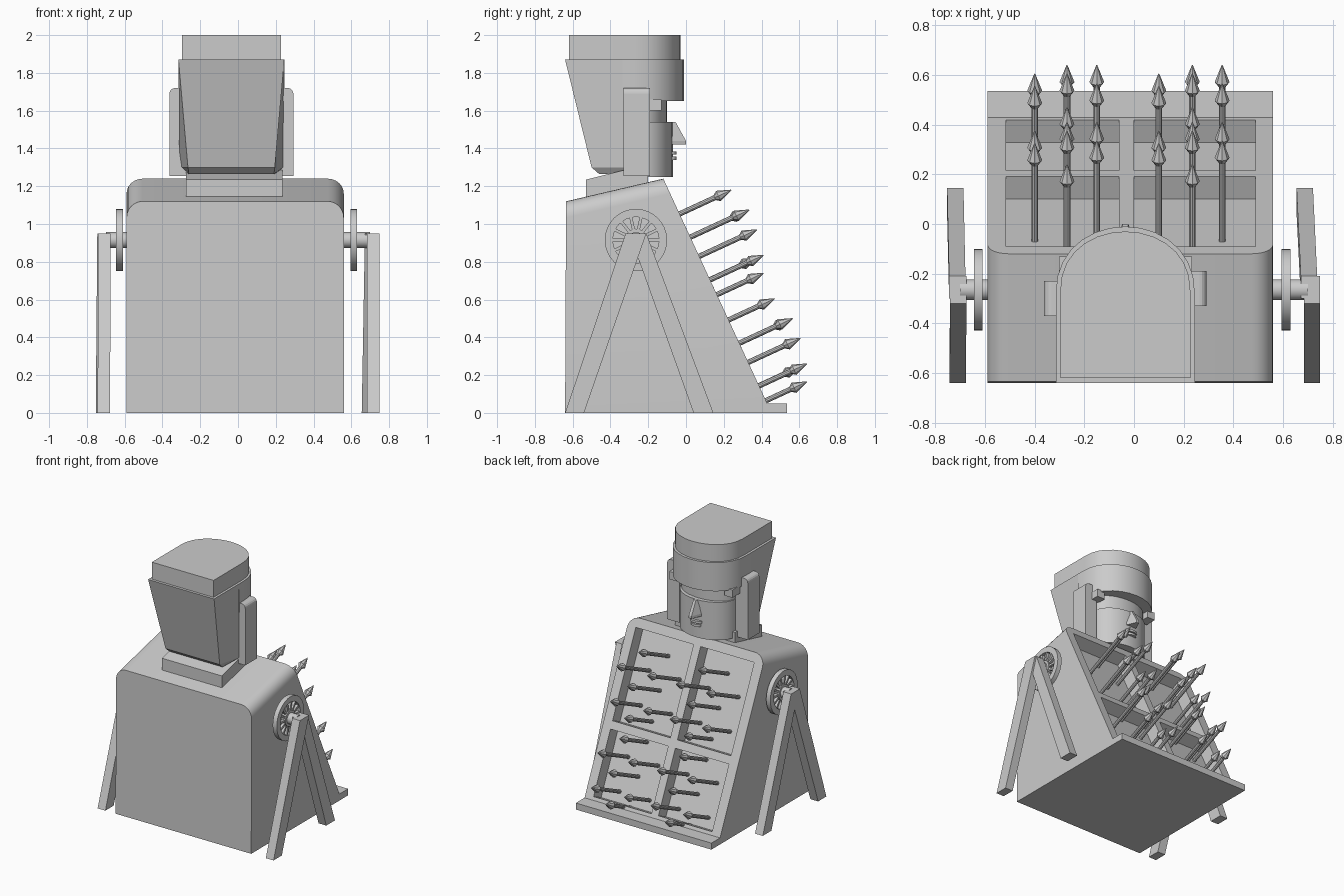
import bpy, bmesh, math
from mathutils import Vector, Matrix

if "Cube" in bpy.data.objects:
    bpy.data.objects.remove(bpy.data.objects["Cube"])

CX = -0.015                                   # body centre line
DOWN = Vector((0, 0.42, -0.908)).normalized() # along the sloped face
OUT = Vector((0, 0.908, 0.42)).normalized()   # out of the sloped face
TOP = Vector((0, -0.12, 1.24))                # upper edge of the slope


def finish(name, bm, smooth=False):
    bmesh.ops.recalc_face_normals(bm, faces=bm.faces)
    me = bpy.data.meshes.new(name)
    bm.to_mesh(me)
    bm.free()
    ob = bpy.data.objects.new(name, me)
    bpy.context.collection.objects.link(ob)
    if smooth:
        bpy.context.view_layer.objects.active = ob
        ob.select_set(True)
        bpy.ops.object.shade_smooth_by_angle(angle=math.radians(35))
        ob.select_set(False)
    return ob


def loft(bm, rings):
    vs = [[bm.verts.new(p) for p in r] for r in rings]
    n = len(vs[0])
    for a, b in zip(vs, vs[1:]):
        for i in range(n):
            bm.faces.new((a[i], a[(i + 1) % n], b[(i + 1) % n], b[i]))
    bm.faces.new(vs[0])
    bm.faces.new(vs[-1])


def side_prism(name, yz, x0, x1):
    bm = bmesh.new()
    loft(bm, [[(x, y, z) for y, z in yz] for x in (x0, x1)])
    return finish(name, bm)


def flat_prism(name, xy, z0, z1):
    bm = bmesh.new()
    loft(bm, [[(x, y, z) for x, y in xy] for z in (z0, z1)])
    return finish(name, bm, True)


def box(name, x0, x1, y0, y1, z0, z1):
    return side_prism(name, [(y0, z0), (y1, z0), (y1, z1), (y0, z1)], x0, x1)


def tube(bm, p0, p1, r0, r1, n=12):
    d = Vector(p1) - Vector(p0)
    m = Matrix.Translation((Vector(p0) + Vector(p1)) / 2) @ d.to_track_quat('Z', 'Y').to_matrix().to_4x4()
    bmesh.ops.create_cone(bm, cap_ends=True, segments=n, radius1=r0, radius2=r1, depth=d.length, matrix=m)


# Wedge body with rounded shoulders
bm = bmesh.new()
prof = [(-.64, 0), (.535, 0), (.535, .05), (.43, .05), (-.12, 1.24), (-.635, 1.12)]
loft(bm, [[(CX + s * .575, y, z) for y, z in prof] for s in (-1, 1)])
edges = [e for e in bm.edges if all(v.co.z > 1 for v in e.verts)
         and abs(e.verts[0].co.x - e.verts[1].co.x) < .01]
bmesh.ops.bevel(bm, geom=edges, offset=.085, segments=6, profile=.5, affect='EDGES')
body = finish("body", bm, True)

# Four recessed compartments
bm = bmesh.new()
for x0, x1 in ((-.515, -.06), (0, .49)):
    for s0, s1 in ((.07, .74), (.80, 1.285)):
        rings = []
        for h in (-.1, .1):
            rings.append([TOP + DOWN * s + OUT * h + Vector((x, 0, 0))
                          for x, s in ((x0, s0), (x1, s0), (x1, s1), (x0, s1))])
        loft(bm, rings)
cutter = finish("compartment_cutter", bm)
mod = body.modifiers.new("compartments", 'BOOLEAN')
mod.object = cutter
mod.operation = 'DIFFERENCE'
mod.solver = 'EXACT'
bpy.context.view_layer.objects.active = body
bpy.ops.object.modifier_apply(modifier=mod.name)
bpy.data.objects.remove(cutter, do_unlink=True)

# Arrow spikes: column and tip position, repeated in every compartment
tips = [(1, .24, 1.18), (0, .325, 1.07), (2, .335, 1.075), (1, .375, .97),
        (2, .41, .835), (0, .375, .82), (1, .41, .74)]
bm = bmesh.new()
for cols in ((-.40, -.27, -.15), (.10, .235, .355)):
    for dy, dz in ((0, 0), (.23, -.575)):
        for c, y, z in tips:
            tip = Vector((cols[c], y + dy, z + dz))
            length = (tip - TOP).dot(OUT) + .105
            neck = tip - OUT * .075
            tube(bm, tip - OUT * length, neck, .014, .014, 10)
            tube(bm, neck, tip, .03, .002, 8)
            tube(bm, neck - OUT * .022, neck, .014, .03, 8)
finish("arrow_spikes", bm, True)

# Spoked wheels and axles
wy, wz = -.265, .915
for side, xa, xb, xe in (("right", .595, .63, .70), ("left", -.645, -.61, -.70)):
    bm = bmesh.new()
    n = 32
    ring = [(xa, .165), (xb, .165), (xb, .122), (xa, .122)]
    vs = [[bm.verts.new((x, wy + r * math.cos(2 * math.pi * i / n), wz + r * math.sin(2 * math.pi * i / n)))
           for x, r in ring] for i in range(n)]
    for i in range(n):
        a, b = vs[i], vs[(i + 1) % n]
        for j in range(4):
            k = (j + 1) % 4
            bm.faces.new((a[j], a[k], b[k], b[j]))
    tube(bm, (xa, wy, wz), (xb, wy, wz), .06, .06, 24)
    for i in range(14):
        t = 2 * math.pi * i / 14
        d = Vector((0, math.cos(t), math.sin(t)))
        w = Vector((0, -d.z, d.y)) * .008
        c = Vector((0, wy, wz))
        loft(bm, [[c + d * r + w * q + Vector((x, 0, 0)) for x, q in
                   ((xa + .007, -1), (xb - .007, -1), (xb - .007, 1), (xa + .007, 1))] for r in (.05, .13)])
    finish(side + "_wheel", bm, True)
    bm = bmesh.new()
    tube(bm, (CX + math.copysign(.56, xe), wy, wz), (xe, wy, wz), .042, .042, 20)
    finish(side + "_axle", bm, True)

# A-frame legs, slightly splayed
back_leg = [(-.64, 0), (-.54, 0), (-.21, .95), (-.32, .95)]
front_leg = [(.04, 0), (.145, 0), (-.21, .95), (-.30, .95)]
for name, prof, top_x, foot_x in (("right_back_leg", back_leg, .717, .717),
                                  ("right_front_leg", front_leg, .705, .688),
                                  ("left_back_leg", back_leg, -.708, -.710),
                                  ("left_front_leg", front_leg, -.712, -.720)):
    bm = bmesh.new()
    loft(bm, [[((top_x if z > .5 else foot_x) + h, y, z) for y, z in prof] for h in (-.033, .033)])
    finish(name, bm)

# Tilted neck block
side_prism("neck", [(-.53, 1.13), (-.53, 1.235), (-.27, 1.30), (-.20, 1.30), (-.20, 1.21)], -.275, .235)

# Tapered back of the head
HX = -.035
bm = bmesh.new()
rings = []
for z, yb, wb, wf in ((1.265, -.46, .225, .235), (1.30, -.50, .23, .275), (1.87, -.64, .28, .28)):
    rings.append([(HX - wb, yb, z), (HX + wb, yb, z), (HX + wf, -.32, z), (HX - wf, -.32, z)])
loft(bm, rings)
finish("head_back", bm)


def arc(w, y_back, y_side, y_front, n=14):
    # outline with straight sides and a rounded front
    pts = [(HX - w, y_back), (HX + w, y_back)]
    for i in range(n + 1):
        t = math.pi * i / n
        pts.append((HX + w * math.cos(t), y_side + (y_front - y_side) * math.sin(t) ** .9))
    return pts


# Head band, cap and face
flat_prism("head_band", arc(.28, -.335, -.28, -.01), 1.65, 1.87)
flat_prism("cap", arc(.262, -.62, -.27, -.03), 1.86, 2.0)
flat_prism("brow", arc(.22, -.34, -.25, -.10), 1.53, 1.66)
flat_prism("face", arc(.225, -.34, -.25, -.07), 1.25, 1.54)

# Temples and ear flaps
for s in (-1, 1):
    side = "right" if s > 0 else "left"
    xs = sorted((HX + s * .20, HX + s * .268))
    box(side + "_temple", xs[0], xs[1], -.22, -.13, 1.60, 1.66)
    xs = sorted((HX + s * .225, HX + s * .328))
    y = -.33 if s > 0 else -.37
    flap = box(side + "_ear_flap", xs[0], xs[1], y, y + .14, 1.255, 1.72)
    b = bmesh.new()
    b.from_mesh(flap.data)
    top = [e for e in b.edges if all(v.co.z > 1.7 and (v.co.x - HX) * s > .3 for v in e.verts)]
    bmesh.ops.bevel(b, geom=top, offset=.03, segments=4, profile=.5, affect='EDGES')
    b.to_mesh(flap.data)
    b.free()

# Nose wedge
bm = bmesh.new()
loft(bm, [[(HX - .012, -.09, 1.54), (HX + .012, -.09, 1.54), (HX + .010, -.055, 1.54), (HX - .010, -.055, 1.54)],
          [(HX - .05, -.09, 1.44), (HX + .05, -.09, 1.44), (HX + .012, 0, 1.44), (HX - .012, 0, 1.44)],
          [(HX - .05, -.09, 1.42), (HX + .05, -.09, 1.42), (HX + .012, 0, 1.42), (HX - .012, 0, 1.42)]])
finish("nose", bm)

# Lips
for name, z0, z1, w in (("upper_lip", 1.367, 1.385, .05), ("lower_lip", 1.34, 1.358, .04)):
    flat_prism(name, arc(w, -.10, -.075, -.05, 8), z0, z1)
